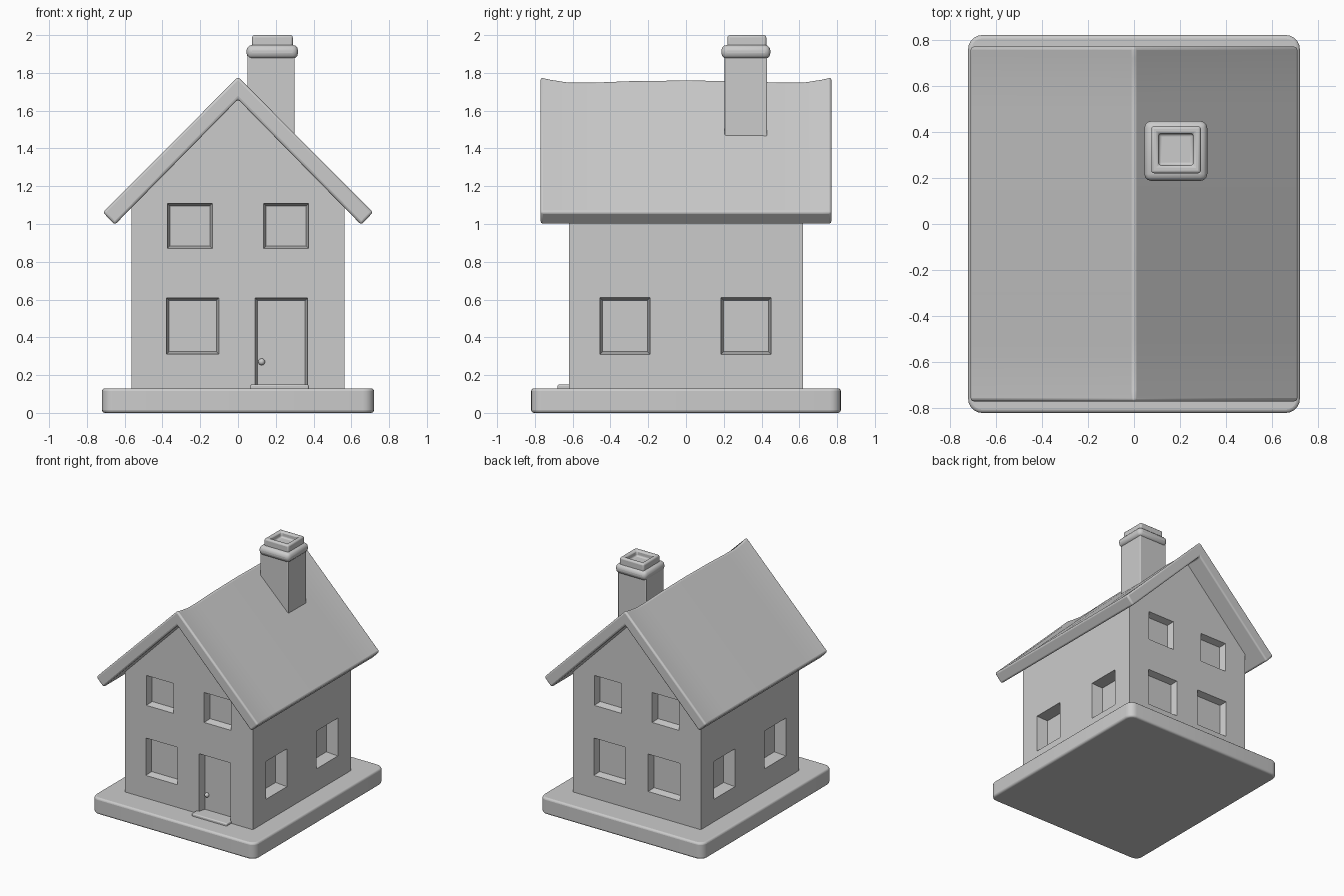
import bpy, bmesh, math
from mathutils import Matrix, Vector

if "Cube" in bpy.data.objects:
    bpy.data.objects.remove(bpy.data.objects["Cube"])

grey = bpy.data.materials.new("plain grey")
grey.use_nodes = True
colour = (0.6, 0.6, 0.6, 1)
grey.diffuse_color = colour
grey.node_tree.nodes["Principled BSDF"].inputs["Base Color"].default_value = colour


def finish(name, bm, bevel=0, segments=3):
    """Turn a bmesh into an object with softened edges."""
    bmesh.ops.recalc_face_normals(bm, faces=bm.faces)
    mesh = bpy.data.meshes.new(name)
    bm.to_mesh(mesh)
    bm.free()
    mesh.materials.append(grey)
    ob = bpy.data.objects.new(name, mesh)
    bpy.context.collection.objects.link(ob)
    if bevel:
        mod = ob.modifiers.new("soft edges", 'BEVEL')
        mod.width, mod.segments = bevel, segments
    return ob


def smooth(ob):
    bpy.ops.object.select_all(action='DESELECT')
    ob.select_set(True)
    bpy.context.view_layer.objects.active = ob
    bpy.ops.object.shade_smooth_by_angle(angle=math.radians(35))


def prism(bm, ring_a, ring_b):
    """Solid between two matching rings of points."""
    a = [bm.verts.new(p) for p in ring_a]
    b = [bm.verts.new(p) for p in ring_b]
    bm.faces.new(a)
    bm.faces.new(b[::-1])
    for i in range(len(a)):
        j = (i + 1) % len(a)
        bm.faces.new((a[i], b[i], b[j], a[j]))


def rect(x0, x1, y0, y1, z):
    return [(x0, y0, z), (x1, y0, z), (x1, y1, z), (x0, y1, z)]


def box(name, x0, x1, y0, y1, z0, z1, bevel=0):
    bm = bmesh.new()
    prism(bm, rect(x0, x1, y0, y1, z0), rect(x0, x1, y0, y1, z1))
    return finish(name, bm, bevel)


def cut(ob, cutter):
    mod = ob.modifiers.new("openings", 'BOOLEAN')
    mod.object, mod.solver = cutter, 'EXACT'
    bpy.context.view_layer.objects.active = ob
    bpy.ops.object.modifier_apply(modifier=mod.name)
    bpy.data.objects.remove(cutter)


# Ground slab with rounded corners
bm = bmesh.new()
prism(bm, rect(-.72, .72, -.82, .82, 0), rect(-.72, .72, -.82, .82, .13))
upright = [e for e in bm.edges if abs(e.verts[0].co.z - e.verts[1].co.z) > .1]
bmesh.ops.bevel(bm, geom=upright, offset=.06, segments=5, profile=.5, affect='EDGES')
slab = finish("ground_slab", bm, .015)
slab.modifiers[0].limit_method = 'ANGLE'
smooth(slab)

# Walls with gables
W, D = .565, .62
outline = [(-W, .1), (W, .1), (W, 1.12), (0, 1.69), (-W, 1.12)]
bm = bmesh.new()
prism(bm, [(x, -D, z) for x, z in outline], [(x, D, z) for x, z in outline])
walls = finish("walls", bm)

# Recessed window and door openings, slightly tapered inward
openings = bmesh.new()


def opening(turn, wall, u0, u1, z0, z1, depth):
    """Cut shape on the wall reached by turning the front about z."""
    spin = Matrix.Rotation(math.radians(turn), 3, 'Z')
    rings = []
    for y, inset in ((-wall - .02, -.004), (-wall + depth, .014)):
        a, b, c, d = u0 + inset, u1 - inset, z0 + inset, z1 - inset
        rings.append([spin @ Vector(p) for p in
                      ((a, y, c), (b, y, c), (b, y, d), (a, y, d))])
    prism(openings, *rings)


for turn in (0, 180):
    for u in (-.375, .135):
        opening(turn, D, u, u + .24, .87, 1.11, .055)
    opening(turn, D, -.38, -.1, .31, .61, .055)
opening(180, D, .1, .38, .31, .61, .055)
opening(0, D, .09, .37, .135, .61, .055)
for turn in (90, -90):
    for u in (-.455, .185):
        opening(turn, W, u, u + .265, .31, .61, .09)
cut(walls, finish("opening_cutter", openings))

# Door knob and step
bm = bmesh.new()
bmesh.ops.create_uvsphere(bm, u_segments=16, v_segments=10, radius=.018,
                          matrix=Matrix.Translation((.125, -D + .05, .27)))
smooth(finish("door_knob", bm))
smooth(box("door_step", .065, .375, -.68, -.56, .12, .15, .008))

# Roof: bent slab with a ridge that dips just inside each end
stations = [(-.77, 0), (-.72, -.012), (-.62, -.028), (-.5, -.028), (-.3, -.02),
            (0, -.016), (.3, -.02), (.5, -.028), (.62, -.028), (.72, -.012), (.77, 0)]
bm = bmesh.new()
rings = []
for y, dip in stations:
    section = [(0, 1.782 + dip), (.715, 1.062), (.652, .996), (0, 1.66),
               (-.652, .996), (-.715, 1.062)]
    rings.append([bm.verts.new((x, y, z)) for x, z in section])
for r, s in zip(rings, rings[1:]):
    for i in range(6):
        j = (i + 1) % 6
        bm.faces.new((r[i], r[j], s[j], s[i]))
for r in (rings[0], rings[-1]):
    bm.faces.new(r[:4])
    bm.faces.new((r[0], r[3], r[4], r[5]))
roof = finish("roof", bm, .014)
roof.modifiers[0].limit_method = 'ANGLE'
smooth(roof)

# Chimney shaft, rounded collar and hollow pot
smooth(box("chimney_shaft", .05, .3, .205, .43, 1.35, 1.9, .006))
smooth(box("chimney_collar", .045, .318, .187, .447, 1.875, 1.948, .03))
pot = box("chimney_pot", .075, .29, .22, .425, 1.92, 2)
cut(pot, box("pot_cutter", .107, .257, .255, .392, 1.955, 2.1))
edge = pot.modifiers.new("soft edges", 'BEVEL')
edge.width, edge.segments = .012, 3
smooth(pot)
